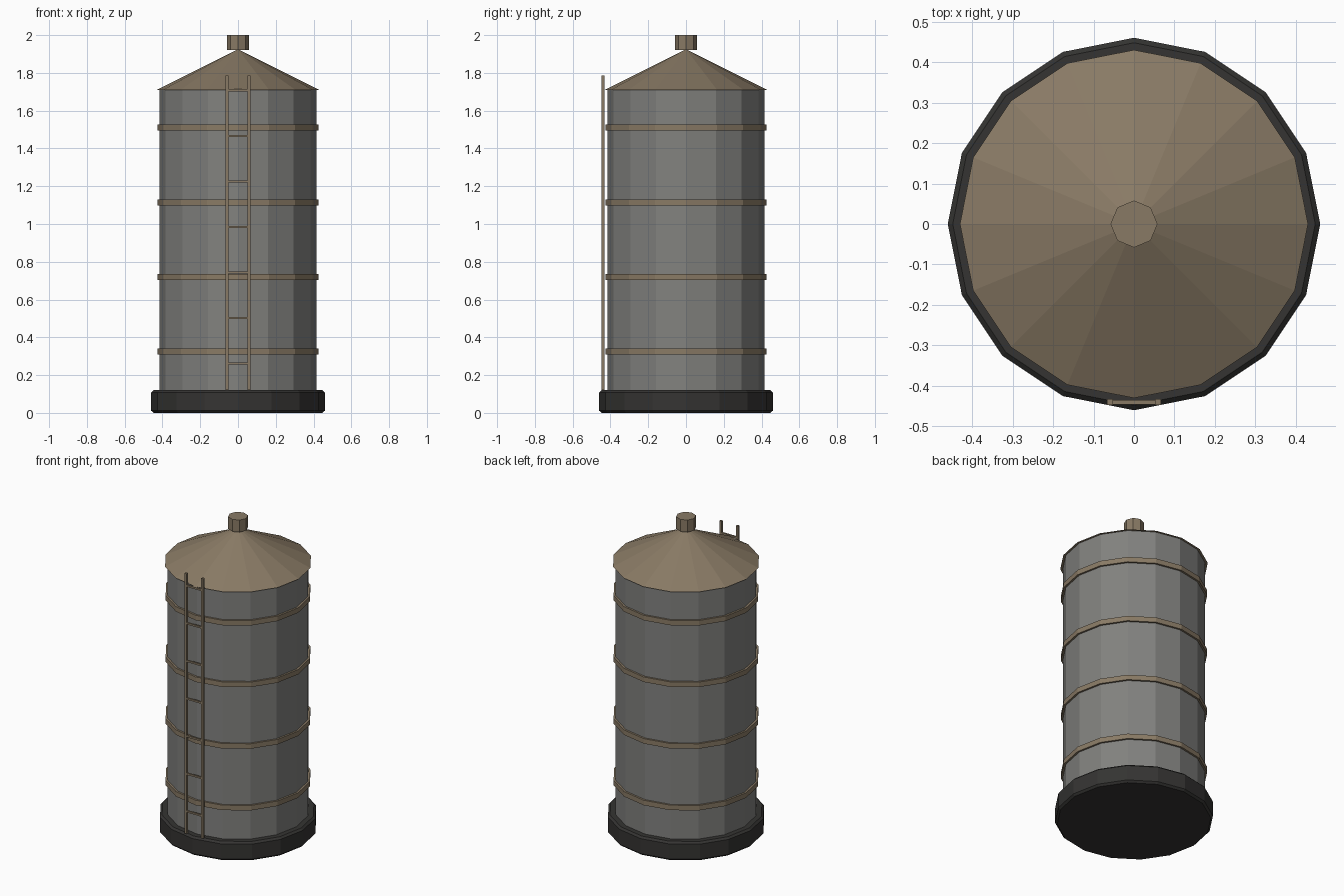
import bpy, math

if "Cube" in bpy.data.objects:
    bpy.data.objects.remove(bpy.data.objects["Cube"])


def material(name, rgb):
    m = bpy.data.materials.new(name)
    m.diffuse_color = (*rgb, 1)
    m.use_nodes = True
    m.node_tree.nodes["Principled BSDF"].inputs["Base Color"].default_value = m.diffuse_color
    return m


STEEL = material("grey_steel", (0.22, 0.22, 0.21))
TAN = material("tan_metal", (0.25, 0.195, 0.13))
DARK = material("dark_base", (0.035, 0.034, 0.032))


def drum(name, r1, r2, z0, z1, sides, mat):
    bpy.ops.mesh.primitive_cone_add(vertices=sides, radius1=r1, radius2=r2,
                                    depth=z1 - z0, location=(0, 0, (z0 + z1) / 2))
    o = bpy.context.object
    o.name = name
    o.data.materials.append(mat)
    return o


def box(name, loc, size, mat):
    bpy.ops.mesh.primitive_cube_add(size=1, location=loc)
    o = bpy.context.object
    o.name = name
    o.scale = size
    o.data.materials.append(mat)
    return o


# Plinth with softened rims
base = drum("base", 0.46, 0.46, 0, 0.12, 16, DARK)
bev = base.modifiers.new("bevel", 'BEVEL')
bev.width = 0.012
bev.segments = 1
bev.limit_method = 'ANGLE'
bev.angle_limit = math.radians(30)

# Tank wall, conical roof and vent
drum("tank_body", 0.415, 0.415, 0.12, 1.71, 16, STEEL)
drum("roof", 0.43, 0.0, 1.71, 1.925, 16, TAN)
drum("vent", 0.058, 0.058, 1.922, 2.0, 8, TAN)

# Reinforcing hoops
for i in range(4):
    z = 0.325 + i * 0.395
    drum(f"hoop_{i + 1}", 0.427, 0.427, z - 0.016, z + 0.016, 16, TAN)

# Ladder on the front
for side, x in (("left", -0.059), ("right", 0.059)):
    box(f"ladder_rail_{side}", (x, -0.44, 0.953), (0.015, 0.015, 1.666), TAN)
for i in range(7):
    box(f"ladder_rung_{i + 1}", (0, -0.44, 0.262 + i * 0.241), (0.118, 0.011, 0.011), TAN)
